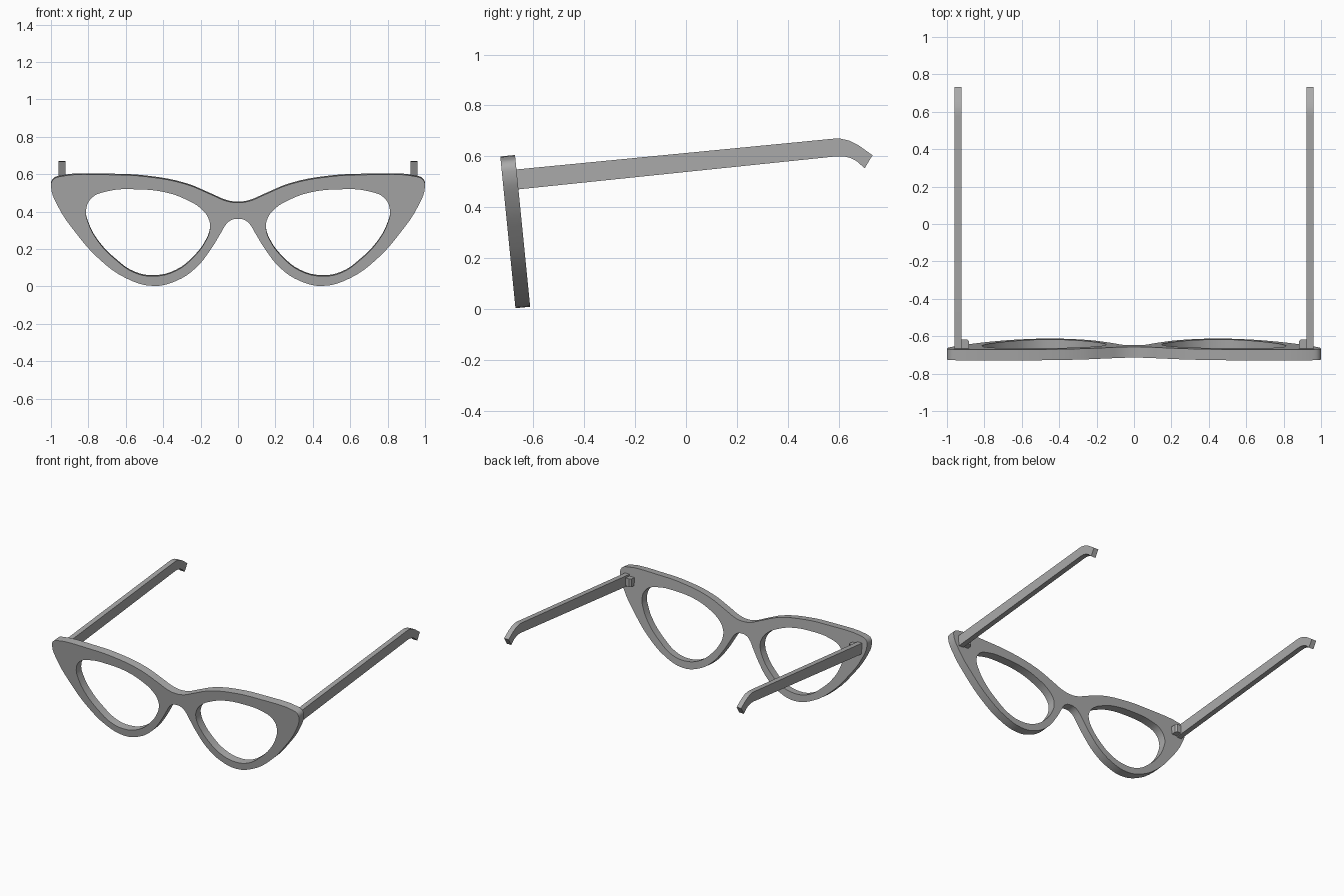
import bpy, bmesh, math

cube = bpy.data.objects.get("Cube")
if cube:
    bpy.data.objects.remove(cube, do_unlink=True)

GREY = (0.4, 0.4, 0.4, 1)
mat = bpy.data.materials.new("frame grey")
mat.use_nodes = True
mat.diffuse_color = GREY
mat.node_tree.nodes["Principled BSDF"].inputs["Base Color"].default_value = GREY


def finish(ob, angle):
    """Select one object and shade it smooth, keeping its edges sharp."""
    bpy.ops.object.select_all(action='DESELECT')
    ob.select_set(True)
    bpy.context.view_layer.objects.active = ob
    if ob.type == 'CURVE':
        bpy.ops.object.convert(target='MESH')
        ob = bpy.context.view_layer.objects.active
    bpy.ops.object.shade_smooth_by_angle(angle=math.radians(angle))
    return ob


def prism(name, outline, offset):
    """Extrude a closed outline along an offset vector."""
    bm = bmesh.new()
    face = bm.faces.new([bm.verts.new(p) for p in outline])
    new = bmesh.ops.extrude_face_region(bm, geom=[face])["geom"]
    bmesh.ops.translate(bm, vec=offset, verts=[v for v in new if isinstance(v, bmesh.types.BMVert)])
    bmesh.ops.recalc_face_normals(bm, faces=bm.faces)
    me = bpy.data.meshes.new(name)
    bm.to_mesh(me)
    bm.free()
    me.materials.append(mat)
    ob = bpy.data.objects.new(name, me)
    bpy.context.collection.objects.link(ob)
    return finish(ob, 30)


def add_loop(curve, pts):
    """Add a closed smooth loop to a flat curve."""
    sp = curve.splines.new('BEZIER')
    sp.bezier_points.add(len(pts) - 1)
    for bp, (x, y) in zip(sp.bezier_points, pts):
        bp.co = (x, y, 0)
        bp.handle_left_type = bp.handle_right_type = 'AUTO'
    sp.use_cyclic_u = True


# Cat-eye front: half outline from the top of the bridge round to its underside
half = [(0, .45), (.065, .46), (.135, .49), (.28, .55), (.49, .59), (.68, .6),
        (.955, .59), (.99, .573), (1, .54), (.965, .435), (.865, .285), (.74, .145),
        (.6, .045), (.455, .003), (.33, .03), (.225, .1), (.145, .2), (.09, .29),
        (.06, .338), (.03, .359), (0, .363)]
lens = [(.15, .31), (.158, .365), (.2, .42), (.28, .468), (.385, .505), (.545, .522),
        (.705, .51), (.785, .473), (.813, .405), (.8, .34), (.75, .245), (.65, .14),
        (.555, .075), (.45, .055), (.33, .085), (.235, .16), (.175, .24)]

curve = bpy.data.curves.new("front_frame", 'CURVE')
curve.dimensions = '2D'
curve.fill_mode = 'BOTH'
curve.extrude = 0.029
curve.resolution_u = 4
add_loop(curve, half + [(-x, z) for x, z in half[-2:0:-1]])
for side in (1, -1):
    add_loop(curve, [(side * x, z) for x, z in lens])
curve.materials.append(mat)
front = bpy.data.objects.new("front_frame", curve)
bpy.context.collection.objects.link(front)
front.location = (0, -0.641, 0.003)
front.rotation_euler.x = math.radians(90 + 5.7)   # leans forward at the top
finish(front, 35)

# Temple arm side profile (y, z) with a drooping tip
arm = [(-.68, .547), (.577, .669), (.605, .67), (.64, .662), (.68, .642), (.733, .604),
       (.702, .553), (.672, .58), (.648, .593), (.62, .6), (.592, .6), (-.67, .469)]
# Hinge block plan (x, y), chamfered at its inner back corner
hinge = [(.935, -.675), (.935, -.617), (.893, -.617), (.882, -.628), (.882, -.675)]

for side, word in ((1, "left"), (-1, "right")):
    prism(word + "_temple_arm", [(side * .923, y, z) for y, z in arm], (side * .037, 0, 0))
    prism(word + "_hinge", [(side * x, y, .535 + .1 * (y + .67)) for x, y in hinge],
          (0, 0, -.058))
